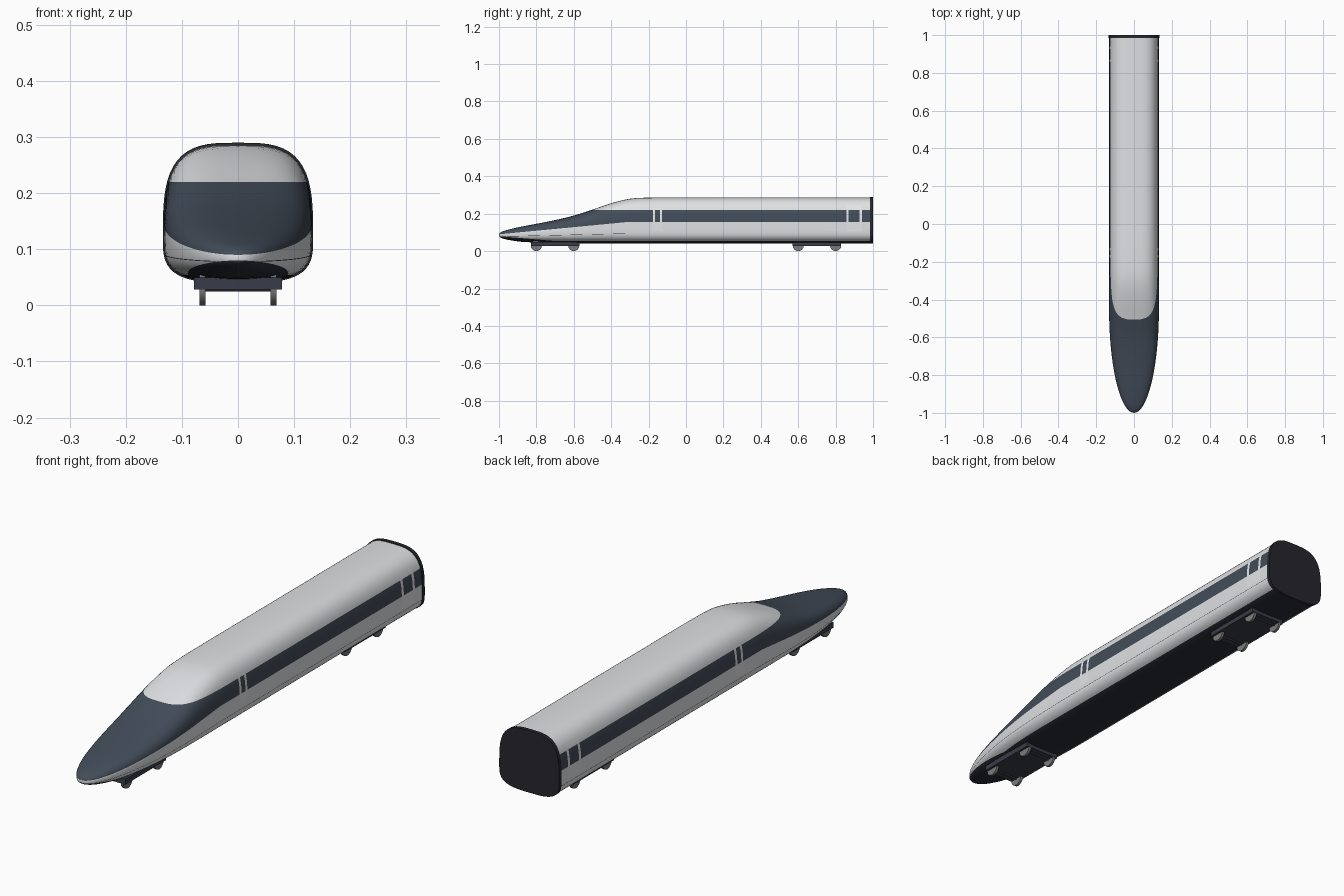
import bpy, bmesh, math
from mathutils import Vector

if "Cube" in bpy.data.objects:
    bpy.data.objects.remove(bpy.data.objects["Cube"], do_unlink=True)


def material(name, rgb):
    m = bpy.data.materials.new(name)
    m.use_nodes = True
    m.diffuse_color = (*rgb, 1)
    m.node_tree.nodes["Principled BSDF"].inputs["Base Color"].default_value = (*rgb, 1)
    return m


SILVER = material("silver white", (0.74, 0.75, 0.77))
SLATE = material("slate blue", (0.055, 0.073, 0.1))
UNDER = material("underside dark", (0.024, 0.027, 0.036))
BLACK = material("end black", (0.02, 0.02, 0.026))
DOOR = material("door white", (0.8, 0.81, 0.82))
BOGIE = material("bogie grey", (0.04, 0.046, 0.065))
STEEL = material("wheel steel", (0.2, 0.2, 0.2))


def finish(bm, name, mats, angle=40):
    bmesh.ops.recalc_face_normals(bm, faces=bm.faces)
    mesh = bpy.data.meshes.new(name)
    bm.to_mesh(mesh)
    bm.free()
    for m in mats:
        mesh.materials.append(m)
    obj = bpy.data.objects.new(name, mesh)
    bpy.context.collection.objects.link(obj)
    bpy.ops.object.select_all(action='DESELECT')
    obj.select_set(True)
    bpy.context.view_layer.objects.active = obj
    bpy.ops.object.shade_smooth_by_angle(angle=math.radians(angle))
    return obj


# Side outline of the body: y, roof height, floor height
KEYS = [(-0.997, 0.096, 0.076), (-0.985, 0.104, 0.069), (-0.95, 0.115, 0.06),
        (-0.88, 0.131, 0.05), (-0.8, 0.146, 0.046), (-0.7, 0.166, 0.043),
        (-0.6, 0.19, 0.042), (-0.5, 0.222, 0.042), (-0.4, 0.256, 0.042),
        (-0.3, 0.28, 0.042), (-0.2, 0.286, 0.042), (0, 0.287, 0.042), (0.985, 0.287, 0.042)]
SEGMENTS = 56


def stations():
    """Smoothly interpolated outline rows that pass through every key."""
    rows = []
    for i in range(len(KEYS) - 1):
        a, b = Vector(KEYS[i]), Vector(KEYS[i + 1])
        before = Vector(KEYS[max(i - 1, 0)])
        after = Vector(KEYS[min(i + 2, len(KEYS) - 1)])
        for k in range(3):
            t = k / 3
            p = a.lerp(b, t)
            for axis in (1, 2):
                h = b[0] - a[0]
                m0 = (b[axis] - before[axis]) / (b[0] - before[0]) * h
                m1 = (after[axis] - a[axis]) / (after[0] - a[0]) * h
                p[axis] = ((2*t**3 - 3*t**2 + 1) * a[axis] + (t**3 - 2*t**2 + t) * m0
                           + (3*t**2 - 2*t**3) * b[axis] + (t**3 - t**2) * m1)
            rows.append(p)
    return rows + [Vector(KEYS[-1])]


def section(bm, y, top, floor, width):
    """Rounded cross-section, widest below the middle."""
    nose = min(1, (y + 1) / 0.55)
    middle = 0.085 + 0.035 * nose
    power = 2 / (2.4 + 0.9 * nose)
    half = width * math.sqrt(max(0, 1 - (1 - nose) ** 2))
    ring = []
    for i in range(SEGMENTS):
        a = math.tau * i / SEGMENTS
        c, s = math.cos(a), math.sin(a)
        x = half * math.copysign(abs(c) ** power, c)
        z = middle + (top - middle if s > 0 else middle - floor) * math.copysign(abs(s) ** power, s)
        ring.append(bm.verts.new((x, y, z)))
    return ring


def bridge(bm, a, b):
    for i in range(SEGMENTS):
        j = (i + 1) % SEGMENTS
        bm.faces.new((a[i], a[j], b[j], b[i]))


def cut(bm, point, normal, low=-2, high=2):
    faces = [f for f in bm.faces if low < f.calc_center_median().y < high]
    geom = set(faces)
    for f in faces:
        geom.update(f.edges)
        geom.update(f.verts)
    bmesh.ops.bisect_plane(bm, geom=list(geom), plane_co=point, plane_no=normal, dist=1e-6)


# Paint boundaries: height at the tip, height along the body, y where it levels off
STRIPE_LOW = (0.09, 0.157, -0.3)
SKIRT = (0.08, 0.054, -0.7)
SEAM_LOW = (0.077, 0.0935, -0.3)
SEAM_HIGH = (0.0785, 0.095, -0.3)
STRIPE_TOP = 0.22
# Doors: y range, z range, window inset
DOORS = [(-0.177, -0.128, 0.11, 0.228, 0.012), (0.857, 0.94, 0.105, 0.245, 0.013)]


def level(line, y):
    tip, body, end = line
    return body if y > end else tip + (body - tip) * (y + 1) / (end + 1)


def paint(p):
    y, z = p.y, p.z
    for y0, y1, z0, z1, inset in DOORS:
        if y0 < y < y1 and z0 < z < z1:
            window = y0 + inset < y < y1 - inset and STRIPE_LOW[1] < z < STRIPE_TOP
            return 1 if window else 3
    if z < level(SKIRT, y):
        return 2
    if level(SEAM_LOW, y) < z < level(SEAM_HIGH, y) and y > -0.97:
        return 2
    if level(STRIPE_LOW, y) < z < STRIPE_TOP:
        return 1
    return 0


# Body shell with rounded nose
bm = bmesh.new()
rings = [section(bm, *row, 0.132) for row in stations()]
for a, b in zip(rings, rings[1:]):
    bridge(bm, a, b)
tip = bm.verts.new((0, -1, 0.085))
for i in range(SEGMENTS):
    bm.faces.new((tip, rings[0][i], rings[0][(i + 1) % SEGMENTS]))
bm.faces.new(rings[-1])

# Cut the paint boundaries and doors into the shell
for line in (STRIPE_LOW, SKIRT, SEAM_LOW, SEAM_HIGH):
    start, body, end = line
    cut(bm, (0, -1, start), (0, -(body - start) / (end + 1), 1), high=end)
    cut(bm, (0, 0, body), (0, 0, 1), low=end)
cut(bm, (0, 0, STRIPE_TOP), (0, 0, 1))
for y0, y1, z0, z1, inset in DOORS:
    for y in (y0, y0 + inset, y1 - inset, y1):
        cut(bm, (0, y, 0), (0, 1, 0), y0 - 1, y1 + 1)
    for z in (z0, z1):
        cut(bm, (0, 0, z), (0, 0, 1), y0, y1)
for f in bm.faces:
    f.material_index = paint(f.calc_center_median())
finish(bm, "train_body", [SILVER, SLATE, UNDER, DOOR])

# Dark rear end plate
bm = bmesh.new()
front = section(bm, 0.985, 0.29, 0.04, 0.134)
back = section(bm, 1.0, 0.29, 0.04, 0.134)
bridge(bm, front, back)
bm.faces.new(front)
bm.faces.new(back)
finish(bm, "rear_end_plate", [BLACK])


def box(name, centre, size, mat):
    bm = bmesh.new()
    bmesh.ops.create_cube(bm, size=1)
    bmesh.ops.scale(bm, vec=size, verts=bm.verts)
    bmesh.ops.translate(bm, vec=centre, verts=bm.verts)
    finish(bm, name, [mat])


def cylinder(name, centre, radius, length, mat, sides):
    bpy.ops.mesh.primitive_cylinder_add(vertices=sides, radius=radius, depth=length,
                                        location=centre, rotation=(0, math.pi / 2, 0))
    obj = bpy.context.object
    obj.name = name
    obj.data.materials.append(mat)
    bpy.ops.object.shade_smooth_by_angle(angle=math.radians(40))


# Bogies with wheels and axles
for place, y in (("front", -0.7), ("rear", 0.7)):
    box(f"{place}_bogie_frame", (0, y, 0.039), (0.156, 0.26, 0.022), BOGIE)
    for n, dy in enumerate((-0.1, 0.1), 1):
        cylinder(f"{place}_axle_{n}", (0, y + dy, 0.03), 0.006, 0.12, BOGIE, 10)
        for side, x in (("left", 0.063), ("right", -0.063)):
            cylinder(f"{place}_{side}_wheel_{n}", (x, y + dy, 0.03), 0.03, 0.011, STEEL, 16)
